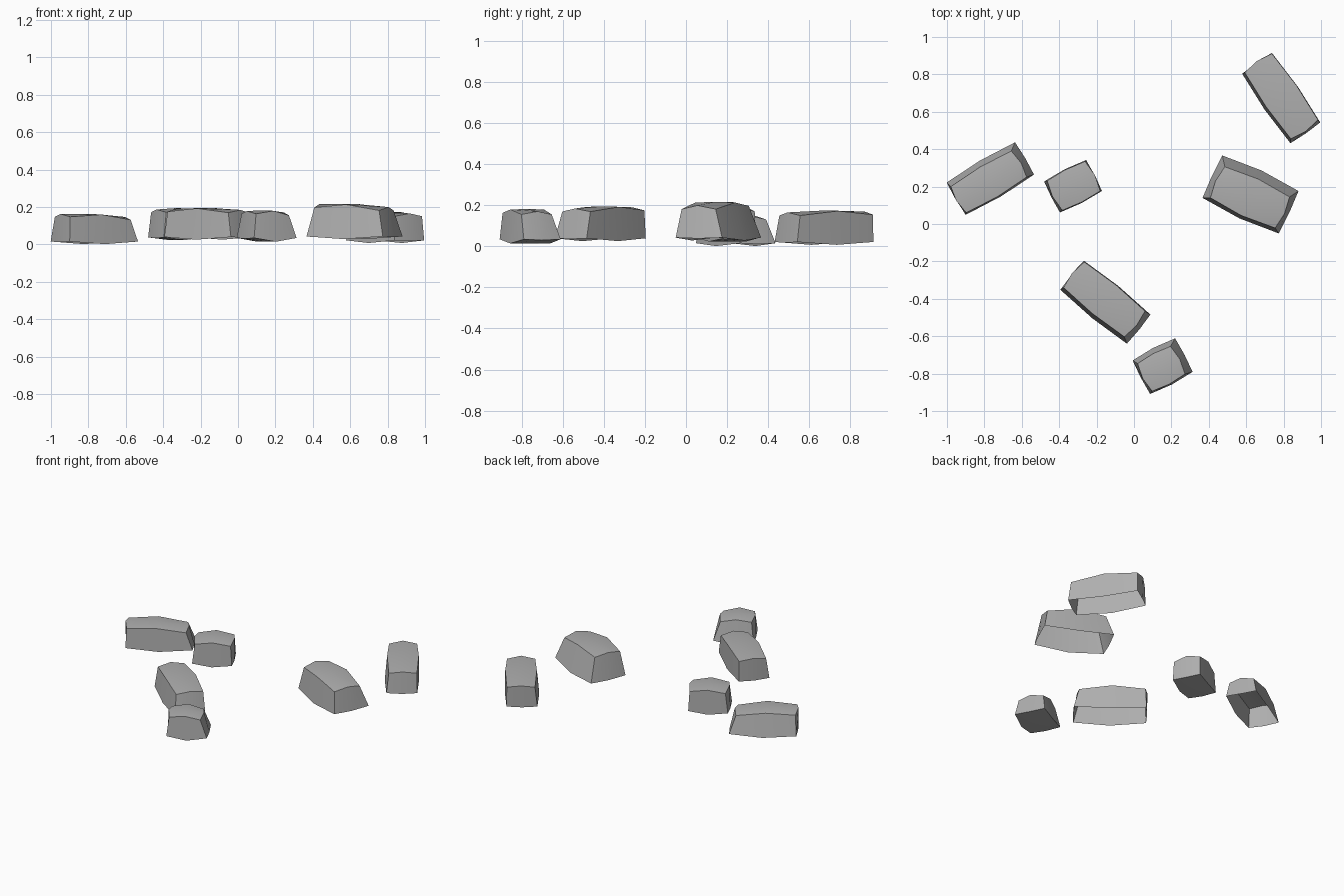
import bpy, bmesh
from math import radians
from mathutils import Matrix

if "Cube" in bpy.data.objects:
    bpy.data.objects.remove(bpy.data.objects["Cube"])

# dark stone grey
stone_grey = bpy.data.materials.new("stone_grey")
stone_grey.diffuse_color = (0.43, 0.43, 0.43, 1)
stone_grey.use_nodes = True
stone_grey.node_tree.nodes["Principled BSDF"].inputs["Base Color"].default_value = stone_grey.diffuse_color


def stone(name, centre, length, width, angle, z_bottom, z_top, pitch, inset,
          bulge=0.011, top_bulge=0.02, bottom_bulge=0.014, closed=False):
    """Block on a 3 x 3 grid whose edge middles swell outward; long stones are open below.
    inset = how far the top edge sits inside the base: (-u, +u, -v, +v)."""
    a, b, c, d = inset
    bm = bmesh.new()

    def grid(u0, u1, v0, v1, end_bulge, height):
        rows = []
        for s in (-1, 0, 1):
            row = []
            for t in (-1, 0, 1):
                u = (u0 + u1) / 2 + s * ((u1 - u0) / 2 + (t == 0) * end_bulge)
                v = (v0 + v1) / 2 + t * ((v1 - v0) / 2 + (s == 0) * bulge)
                row.append(bm.verts.new((u, v, height(s, t))))
            rows.append(row)
        return rows

    def swell(s, t):
        return (1.0 if s == 0 else 0) + ((0.15 if s == 0 else 0.75) if t == 0 else 0)

    hl, hw = length / 2, width / 2
    low = grid(-hl, hl, -hw, hw, 0.004,
               lambda s, t: z_bottom - (bottom_bulge if s == 0 else 0.004 * (t == 0)))
    top = grid(-hl + a, hl - b, -hw + c, hw - d, 0.013,
               lambda s, t: z_top + s * pitch + top_bulge * swell(s, t))
    # top, optional underside, and the eight wall panels
    for g in ([top, low] if closed else [top]):
        for i in (0, 1):
            for j in (0, 1):
                bm.faces.new((g[i][j], g[i + 1][j], g[i + 1][j + 1], g[i][j + 1]))
    rim = [(0, 0), (1, 0), (2, 0), (2, 1), (2, 2), (1, 2), (0, 2), (0, 1)]
    for (i, j), (k, l) in zip(rim, rim[1:] + rim[:1]):
        bm.faces.new((low[i][j], low[k][l], top[k][l], top[i][j]))
    bmesh.ops.recalc_face_normals(bm, faces=bm.faces[:])
    bm.transform(Matrix.Translation((centre[0], centre[1], 0))
                 @ Matrix.Rotation(radians(angle), 4, 'Z'))
    mesh = bpy.data.meshes.new(name)
    bm.to_mesh(mesh)
    bm.free()
    mesh.materials.append(stone_grey)
    ob = bpy.data.objects.new(name, mesh)
    bpy.context.collection.objects.link(ob)
    # soft over the swelling, crisp at the block edges
    bpy.ops.object.select_all(action='DESELECT')
    ob.select_set(True)
    bpy.context.view_layer.objects.active = ob
    bpy.ops.object.shade_smooth_by_angle(angle=radians(35))


# scattered stones, left to right
stone("left_long_stone", (-0.768, 0.243), 0.424, 0.2, 30.5, 0.016, 0.14, -0.008,
      (0.008, 0.041, 0.008, 0.03))
stone("left_small_stone", (-0.326, 0.202), 0.252, 0.186, 27, 0.038, 0.172, 0,
      (0.016, 0.008, 0.004, 0.004), bulge=0.008, closed=True)
stone("front_long_stone", (-0.153, -0.418), 0.458, 0.2, -39, 0.04, 0.173, -0.003,
      (0.006, 0.034, 0.02, 0.004))
stone("front_small_stone", (0.153, -0.76), 0.256, 0.202, 27.5, 0.035, 0.16, -0.004,
      (0.016, 0.042, 0.008, 0.027), bulge=0.009, bottom_bulge=0.02, closed=True)
stone("right_large_stone", (0.623, 0.158), 0.45, 0.25, -25, 0.043, 0.19, -0.008,
      (0.038, 0.03, 0.018, 0.049), bulge=0.016, top_bulge=0.024)
stone("back_long_stone", (0.787, 0.673), 0.452, 0.194, -55.2, 0.022, 0.153, -0.002,
      (0.002, 0.018, 0.015, 0.002))
